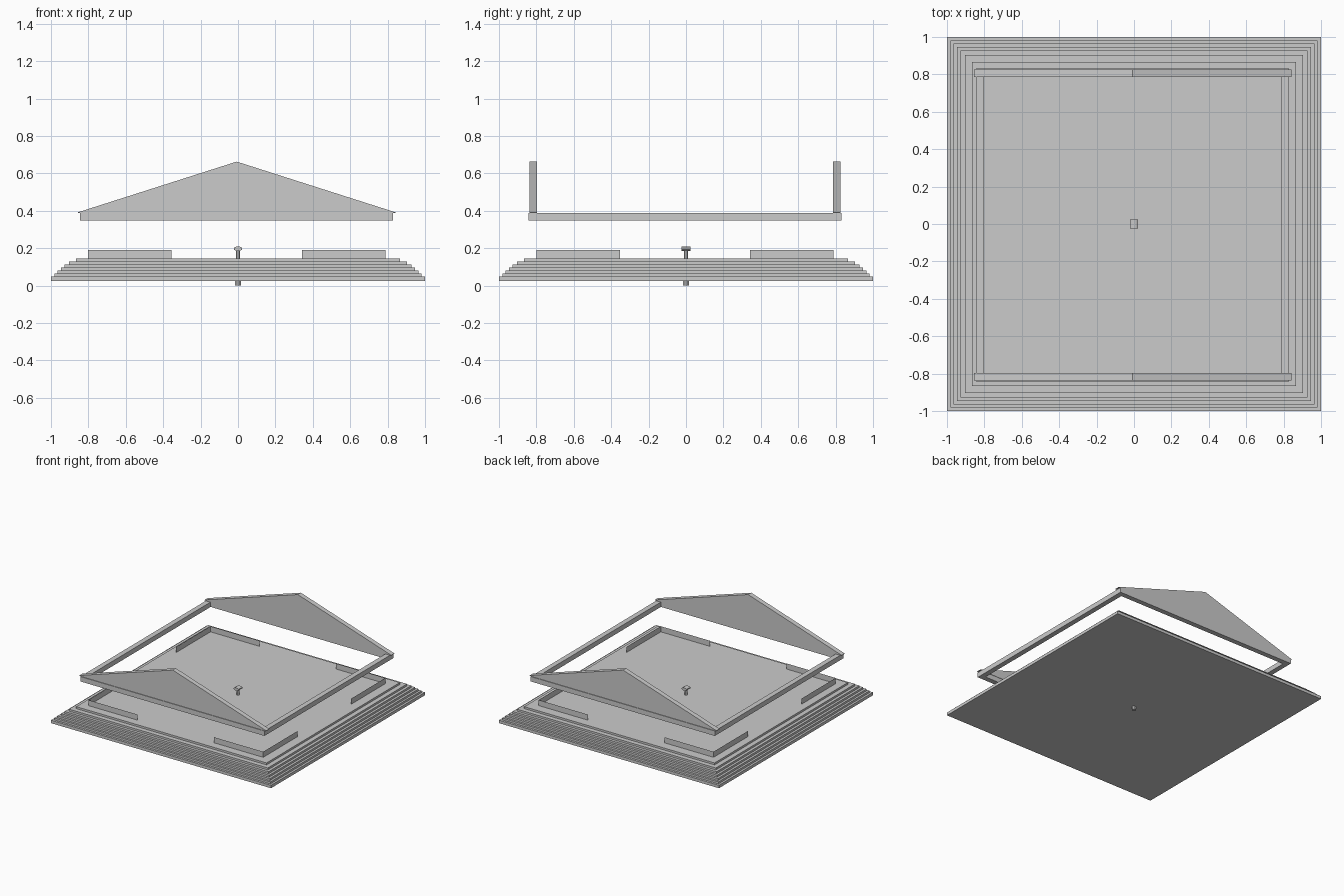
import bpy, bmesh, math

if "Cube" in bpy.data.objects:
    bpy.data.objects.remove(bpy.data.objects["Cube"])


def make(name, verts, faces):
    me = bpy.data.meshes.new(name)
    me.from_pydata(verts, [], faces)
    bm = bmesh.new()
    bm.from_mesh(me)
    bmesh.ops.recalc_face_normals(bm, faces=bm.faces)
    bm.to_mesh(me)
    bm.free()
    ob = bpy.data.objects.new(name, me)
    bpy.context.collection.objects.link(ob)
    return ob


def ring_loft(name, rings, n=4, turn=math.pi / 4, closed=False):
    """Loft through (radius, z) rings; closed joins last ring to first."""
    verts = [(r * math.cos(turn + 2 * math.pi * i / n), r * math.sin(turn + 2 * math.pi * i / n), z)
             for r, z in rings for i in range(n)]
    k = len(rings)
    faces = [(a * n + i, a * n + (i + 1) % n, (a + 1) % k * n + (i + 1) % n, (a + 1) % k * n + i)
             for a in range(k if closed else k - 1) for i in range(n)]
    if not closed:
        faces += [tuple(range(n)), tuple(range((k - 1) * n, k * n))]
    return make(name, verts, faces)


def prism_y(name, profile, y0, y1):
    """Extrude an (x, z) profile along y."""
    n = len(profile)
    verts = [(x, y, z) for y in (y0, y1) for x, z in profile]
    faces = [(i, (i + 1) % n, n + (i + 1) % n, n + i) for i in range(n)]
    return make(name, verts, faces + [tuple(range(n)), tuple(range(n, 2 * n))])


S2 = math.sqrt(2)
CX, CY = -0.007, -0.005   # the roof and walls sit slightly off centre

# Stepped platform
halves = [1.0, 0.982, 0.965, 0.946, 0.927, 0.904, 0.865]
rings, z = [], 0.024
for i, h in enumerate(halves):
    top = 0.048 + 0.016 * i
    rings += [(h * S2, z), (h * S2, top)]
    z = top
ring_loft("stepped_platform", rings)

# Thin low walls at the four corners
for sx in (-1, 1):
    for sy in (-1, 1):
        pts = [(0.348 * sx, 0.793 * sy), (0.795 * sx, 0.793 * sy), (0.795 * sx, 0.348 * sy)]
        verts = [(x + CX, y + CY, z) for z in (0.14, 0.19) for x, y in pts]
        make("corner_wall", verts, [(0, 1, 4, 3), (1, 2, 5, 4)])

# Square eaves frame
o, i = 0.837 * S2, 0.795 * S2
frame = ring_loft("eaves_frame", [(o, 0.348), (o, 0.388), (i, 0.388), (i, 0.348)], closed=True)
frame.location = (CX, CY, 0)

# Triangular gables at front and back
for name, y in (("front_gable", -0.817), ("back_gable", 0.807)):
    prism_y(name, [(CX - 0.849, 0.388), (CX + 0.849, 0.388), (CX + 0.849, 0.392),
                   (CX, 0.663), (CX - 0.849, 0.392)], y - 0.02, y + 0.02)

# Centre post with a small rounded handle and a foot under the platform
ring_loft("centre_post", [(0.017, 0), (0.017, 0.024), (0.013, 0.024), (0.013, 0.19)], n=8, turn=math.pi / 8)
prof = [(0.024 * math.cos(a), 0.197 + 0.012 * math.sin(a))
        for a in [math.pi / 8 + k * math.pi / 4 for k in range(8)]]
prism_y("post_handle", prof, -0.024, 0.024)
